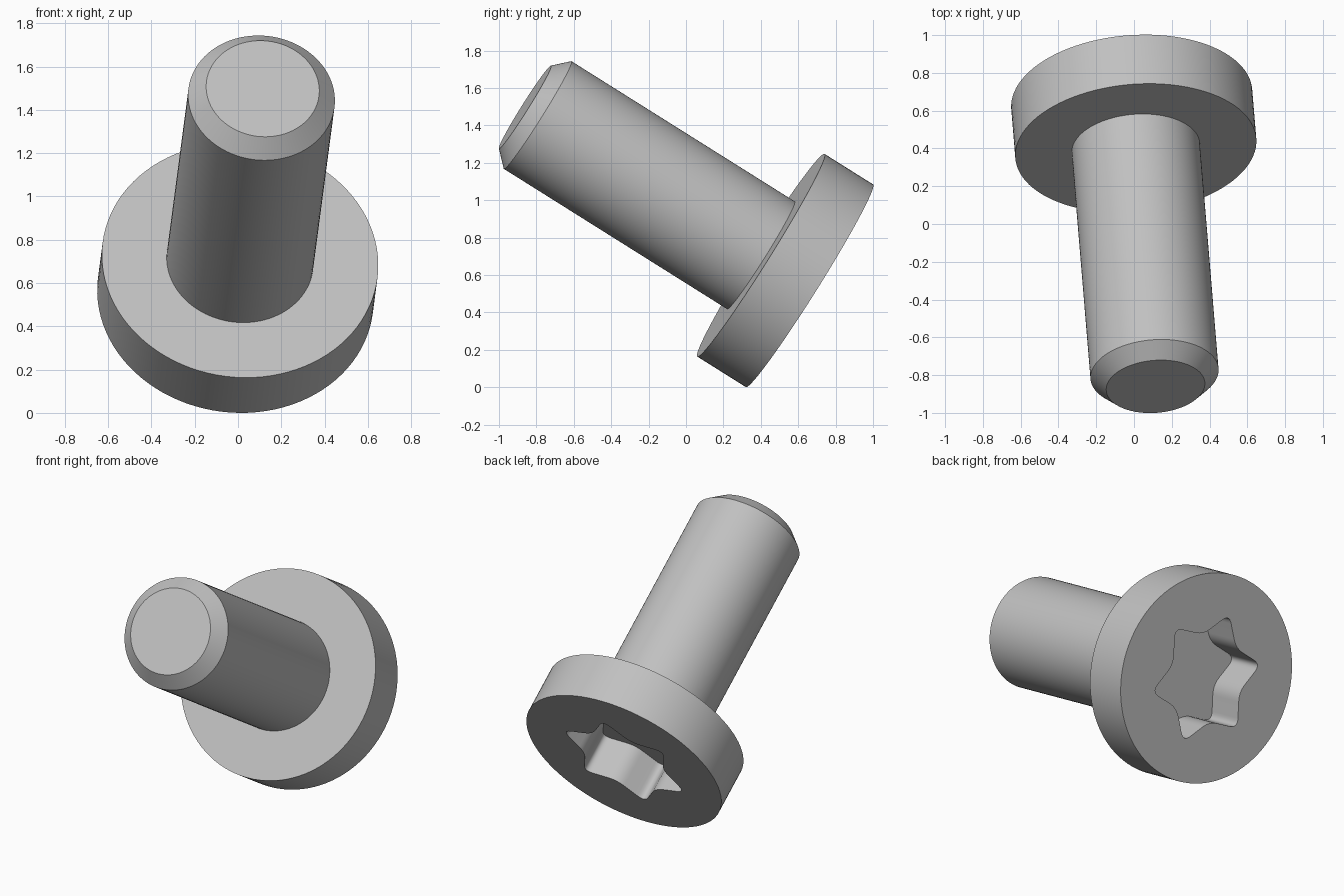
import bpy, bmesh
from math import sin, cos, pi, radians
from mathutils import Vector, Matrix

cube = bpy.data.objects.get("Cube")
if cube:
    bpy.data.objects.remove(cube, do_unlink=True)

# One grey metal for the whole model
metal = bpy.data.materials.new("grey metal")
metal.use_nodes = True
GREY = (0.53, 0.53, 0.53, 1)
metal.diffuse_color = GREY
metal.node_tree.nodes["Principled BSDF"].inputs["Base Color"].default_value = GREY

STEPS = 8                 # points per socket corner
COUNT = 12 * STEPS        # points per ring
TURN = radians(27.3)      # roll of the socket about the axis

# Tilted frame: origin at the middle of the drive face, local z towards the tip
axis = Vector((0.07, -0.844, 0.53)).normalized()
side = Vector((0, 0, 1)).cross(axis).normalized()
frame = Matrix((side, axis.cross(side), axis)).transposed().to_4x4()
frame.translation = (-0.012, 0.66, 0.5425)


def circle(radius, z):
    angles = [TURN + (i - (STEPS - 1) / 2) * 2 * pi / COUNT for i in range(COUNT)]
    return [Vector((radius * cos(a), radius * sin(a), z)) for a in angles]


def star(tip, valley, rounding, z):
    """Six-pointed outline with rounded tips and valleys."""
    corners = []
    for i in range(12):
        r, a = (valley if i % 2 else tip), TURN + i * pi / 6
        corners.append(Vector((r * cos(a), r * sin(a), z)))
    points = []
    for i, c in enumerate(corners):
        start = c + (corners[i - 1] - c).normalized() * rounding
        end = c + (corners[(i + 1) % 12] - c).normalized() * rounding
        for k in range(STEPS):
            t = k / (STEPS - 1)
            points.append(start * (1 - t) ** 2 + c * 2 * t * (1 - t) + end * t ** 2)
    return points


def loft(name, rings, cap_first=False, cap_last=False):
    bm = bmesh.new()
    loops = [[bm.verts.new(p) for p in ring] for ring in rings]
    for a, b in zip(loops, loops[1:]):
        for i in range(COUNT):
            j = (i + 1) % COUNT
            bm.faces.new((a[i], a[j], b[j], b[i]))
    if cap_first:
        bm.faces.new(loops[0][::-1])
    if cap_last:
        bm.faces.new(loops[-1])
    mesh = bpy.data.meshes.new(name)
    bm.to_mesh(mesh)
    bm.free()
    mesh.materials.append(metal)
    obj = bpy.data.objects.new(name, mesh)
    obj.matrix_world = frame
    bpy.context.collection.objects.link(obj)
    bpy.ops.object.select_all(action="DESELECT")
    obj.select_set(True)
    bpy.context.view_layer.objects.active = obj
    bpy.ops.object.shade_smooth_by_angle(angle=radians(25))
    return obj


HEAD = 0.307      # head thickness
SHAFT = 0.34      # shaft radius

# Head with the recessed star socket
loft("screw_head", [
    star(0.407, 0.27, 0.06, 0.26),
    star(0.407, 0.27, 0.06, 0),
    circle(0.64, 0),
    circle(0.64, HEAD),
    circle(SHAFT, HEAD),
], cap_first=True)

# Plain shaft with a chamfered tip
loft("screw_shaft", [
    circle(SHAFT, HEAD),
    circle(SHAFT, 1.72),
    circle(0.262, 1.8),
], cap_last=True)
